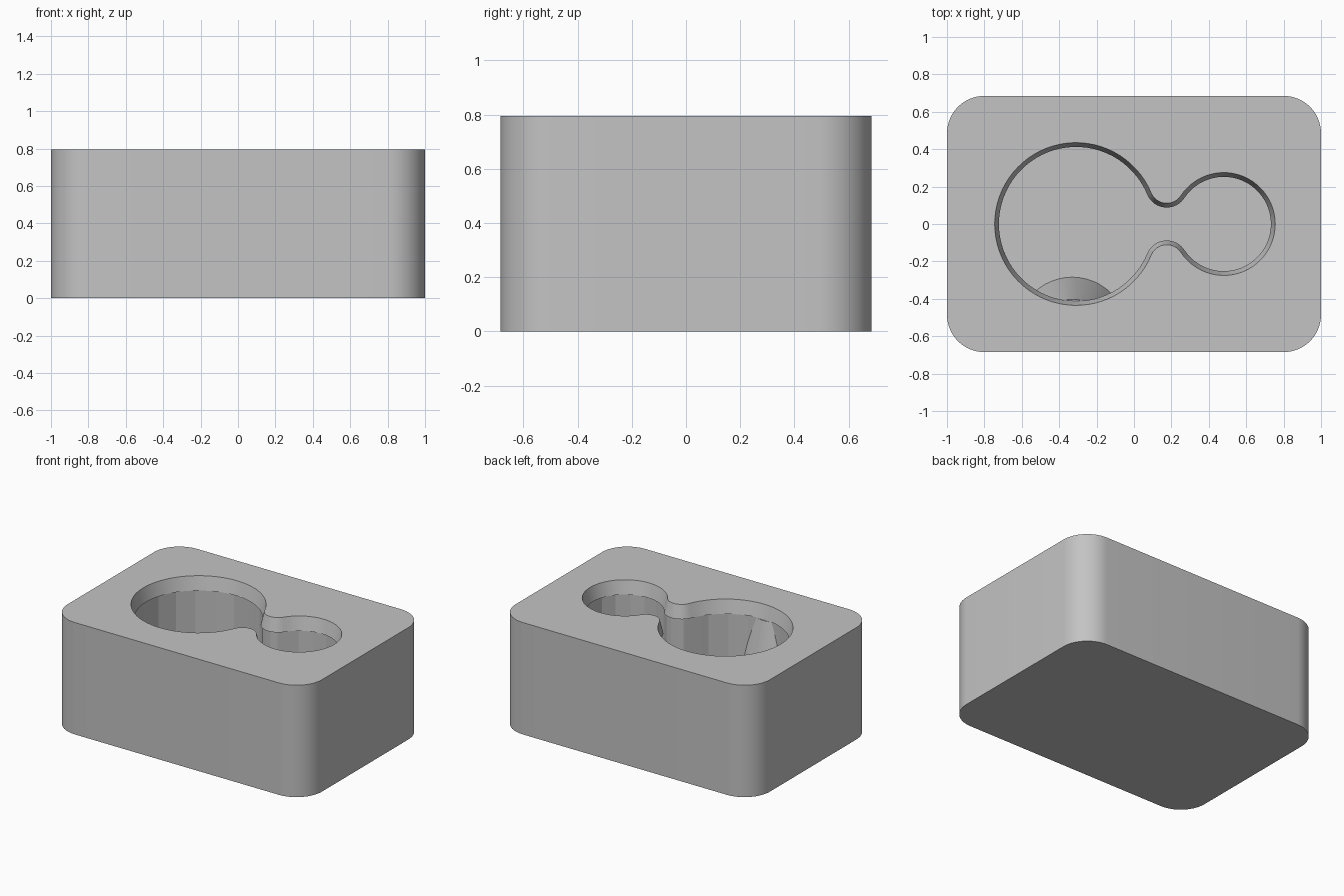
import bpy, bmesh
from math import sin, cos, pi, sqrt, atan2, radians

if "Cube" in bpy.data.objects:
    bpy.data.objects.remove(bpy.data.objects["Cube"], do_unlink=True)

W, D, H = 2.0, 1.37, 0.795
FLOOR, LEDGE = 0.12, 0.70

grey = bpy.data.materials.new("plain grey")
grey.use_nodes = True
grey.diffuse_color = (0.55, 0.55, 0.55, 1)
grey.node_tree.nodes["Principled BSDF"].inputs["Base Color"].default_value = (0.55, 0.55, 0.55, 1)


def arc(cx, cy, r, a, b, n):
    return [(cx + r * cos(a + (b - a) * i / n), cy + r * sin(a + (b - a) * i / n))
            for i in range(n + 1)]


def rounded_rect(r, n):
    pts = []
    for k, (sx, sy) in enumerate([(1, 1), (-1, 1), (-1, -1), (1, -1)]):
        pts += arc(sx * (W / 2 - r), sy * (D / 2 - r), r, k * pi / 2, (k + 1) * pi / 2, n)
    return pts


def double_circle(inset, big_n, small_n, neck_n):
    """Two circles joined by a filleted neck, shrunk by inset."""
    x1, r1, x2, r2, f = -0.31, 0.435, 0.48, 0.275, 0.09
    a, b, d = r1 + f, r2 + f, x2 - x1
    fx = (a * a - b * b + d * d) / (2 * d)
    fy = sqrt(a * a - fx * fx)
    t1, t2 = atan2(fy, fx), atan2(fy, fx - d)
    big = arc(x1, 0, r1 - inset, t1, 2 * pi - t1, big_n)
    small = arc(x2, 0, r2 - inset, -t2, t2, small_n)
    low = arc(x1 + fx, -fy, f + inset, pi - t1, pi - t2, neck_n)
    high = [(x, -y) for x, y in reversed(low)]
    return big + low[1:-1] + small + high[1:-1]


def loft(name, rings):
    """Closed solid through (outline, z) rings."""
    bm = bmesh.new()
    loops = [[bm.verts.new((x, y, z)) for x, y in pts] for pts, z in rings]
    bm.faces.new(list(reversed(loops[0])))
    bm.faces.new(loops[-1])
    for lo, hi in zip(loops, loops[1:]):
        for i in range(len(lo)):
            j = (i + 1) % len(lo)
            bm.faces.new((lo[i], lo[j], hi[j], hi[i]))
    bmesh.ops.recalc_face_normals(bm, faces=bm.faces)
    me = bpy.data.meshes.new(name)
    bm.to_mesh(me)
    bm.free()
    me.materials.append(grey)
    ob = bpy.data.objects.new(name, me)
    bpy.context.collection.objects.link(ob)
    return ob


def subtract(target, cutter):
    mod = target.modifiers.new("cut", "BOOLEAN")
    mod.operation, mod.solver, mod.object = "DIFFERENCE", "EXACT", cutter
    bpy.ops.object.select_all(action="DESELECT")
    bpy.context.view_layer.objects.active = target
    target.select_set(True)
    bpy.ops.object.modifier_apply(modifier=mod.name)
    bpy.data.objects.remove(cutter, do_unlink=True)


# Block with rounded upright corners
corner = rounded_rect(0.2, 14)
block = loft("block", [(corner, 0), (corner, H)])

# Deep pocket with coarse walls and a sloping bulge on its front wall
wall = double_circle(0.012, 18, 14, 5)
pocket = loft("pocket_cutter", [(wall, FLOOR), (wall, LEDGE)])
bulge = loft("bulge_cutter", [
    (arc(-0.33, -0.58, 0.30, 0, 2 * pi * 47 / 48, 47), FLOOR - 0.02),
    (arc(-0.33, -0.58, 0.17, 0, 2 * pi * 47 / 48, 47), LEDGE + 0.03)])
subtract(pocket, bulge)
subtract(block, pocket)

# Tapered rim around the opening
taper = 0.024 / (H - LEDGE + 0.005)
rim = loft("rim_cutter", [
    (double_circle(0.024, 64, 48, 12), LEDGE - 0.005),
    (double_circle(-0.05 * taper, 64, 48, 12), H + 0.05)])
subtract(block, rim)

# Smooth the curved walls, keep edges crisp
bpy.context.view_layer.objects.active = block
block.select_set(True)
bpy.ops.object.shade_smooth_by_angle(angle=radians(15))
